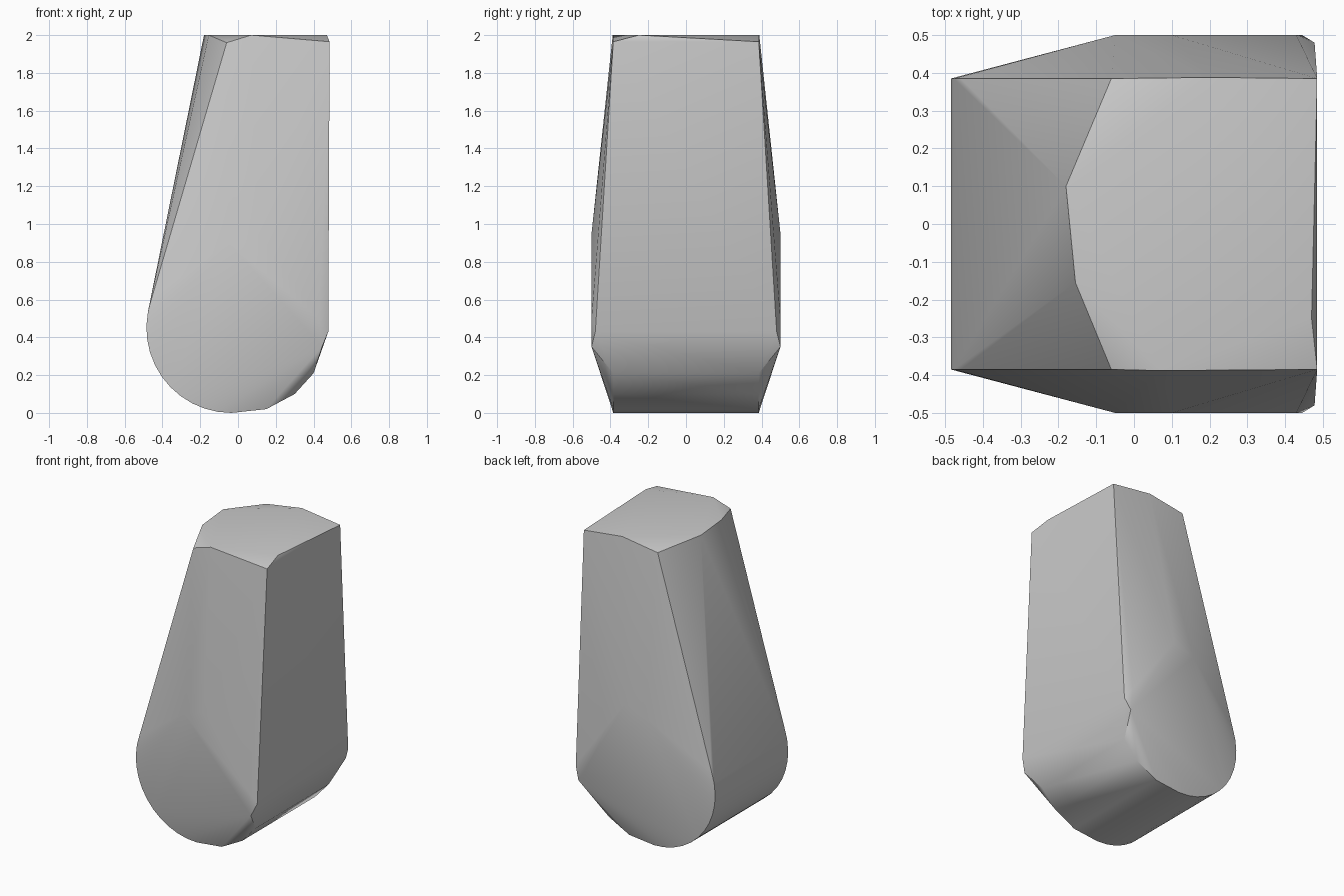
import bpy, bmesh, math

cube = bpy.data.objects.get("Cube")
if cube:
    bpy.data.objects.remove(cube, do_unlink=True)

grey = bpy.data.materials.new("stone grey")
grey.use_nodes = True
colour = (0.6, 0.6, 0.6, 1)
grey.diffuse_color = colour
grey.node_tree.nodes["Principled BSDF"].inputs["Base Color"].default_value = colour

SIDE = 0.385
points = []


def both_sides(x, y, z):
    points.extend([(x, -y, z), (x, y, z)])


# rounded foot: an arc from the left flank to the lowest point
for i in range(13):
    a = math.radians(160 + 110 * i / 12)
    both_sides(-0.035 + 0.45 * math.cos(a), SIDE, 0.45 + 0.45 * math.sin(a))

# heel rising to the upright face
for x, z in [(0.15, 0.02), (0.3, 0.1), (0.4, 0.21)]:
    both_sides(x, SIDE, z)
both_sides(0.478, 0.48, 0.43)

# bulged flanks
for x, z in [(-0.05, 0.9), (0.1, 0.95), (0.43, 0.5), (0.445, 0.35)]:
    both_sides(x, 0.5, z)

# slightly domed top with a rounded left edge
both_sides(-0.06, SIDE, 1.96)
both_sides(0.485, SIDE, 1.965)
points += [(-0.155, -0.155, 2), (-0.18, 0.1, 2), (0.07, -0.388, 2),
           (0.2, 0.388, 2), (0.47, -0.25, 2)]

# wrap the outline in one convex skin
bm = bmesh.new()
for p in points:
    bm.verts.new(p)
hull = bmesh.ops.convex_hull(bm, input=bm.verts)
loose = [v for v in bm.verts if not v.link_faces]
bmesh.ops.delete(bm, geom=loose, context="VERTS")
bmesh.ops.dissolve_limit(bm, angle_limit=math.radians(0.5),
                         verts=bm.verts, edges=bm.edges)
bmesh.ops.recalc_face_normals(bm, faces=bm.faces)

mesh = bpy.data.meshes.new("stone_block")
bm.to_mesh(mesh)
bm.free()
mesh.materials.append(grey)
block = bpy.data.objects.new("stone_block", mesh)
bpy.context.collection.objects.link(block)

# smooth the rounded foot and keep the rims crisp
bpy.ops.object.select_all(action="DESELECT")
block.select_set(True)
bpy.context.view_layer.objects.active = block
bpy.ops.object.shade_smooth_by_angle(angle=math.radians(30))
